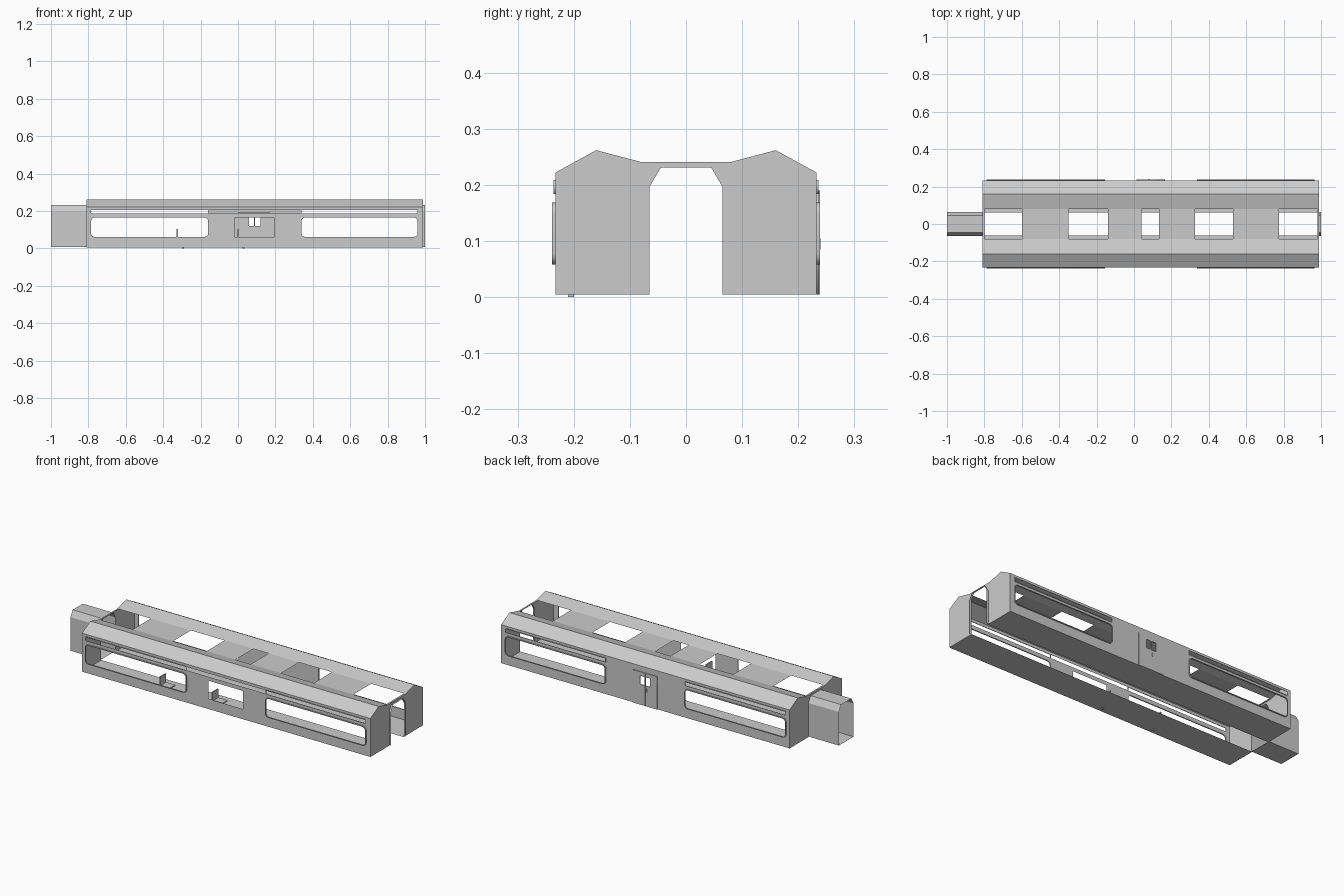
import bpy, math

if "Cube" in bpy.data.objects:
    bpy.data.objects.remove(bpy.data.objects["Cube"])

W, EAVE, LOW = 0.233, 0.222, 0.005
X0, X1 = -0.81, 0.99


def mesh_object(name, verts, faces):
    me = bpy.data.meshes.new(name)
    me.from_pydata(verts, [], faces)
    ob = bpy.data.objects.new(name, me)
    bpy.context.collection.objects.link(ob)
    return ob


def panel(name, outlines, place, depth=0.0):
    """Flat filled sheet with holes; place maps (u, v, w) to (x, y, z)."""
    cu = bpy.data.curves.new(name, 'CURVE')
    cu.dimensions, cu.fill_mode, cu.extrude = '2D', 'BOTH', depth
    for pts in outlines:
        sp = cu.splines.new('POLY')
        sp.points.add(len(pts) - 1)
        for p, (u, v) in zip(sp.points, pts):
            p.co = (u, v, 0, 1)
        sp.use_cyclic_u = True
    tmp = bpy.data.objects.new(name + "_tmp", cu)
    bpy.context.collection.objects.link(tmp)
    bpy.context.view_layer.update()
    me = bpy.data.meshes.new_from_object(tmp.evaluated_get(bpy.context.evaluated_depsgraph_get()))
    bpy.data.objects.remove(tmp)
    for v in me.vertices:
        v.co = place(*v.co)
    ob = bpy.data.objects.new(name, me)
    bpy.context.collection.objects.link(ob)
    return ob


def rounded(u0, u1, v0, v1, r, n=4):
    pts = []
    for cx, cy, a in ((u1-r, v1-r, 0), (u0+r, v1-r, 90), (u0+r, v0+r, 180), (u1-r, v0+r, 270)):
        for i in range(n + 1):
            t = math.radians(a + 90 * i / n)
            pts.append((cx + r * math.cos(t), cy + r * math.sin(t)))
    return pts


def rect(u0, u1, v0, v1):
    return [(u0, v0), (u1, v0), (u1, v1), (u0, v1)]


def sweep(name, profile, xa, xb, closed=False):
    """Sheet following a (y, z) profile along x."""
    n = len(profile)
    verts = [(x, y, z) for x in (xa, xb) for y, z in profile]
    faces = [(i, (i+1) % n, n + (i+1) % n, n + i) for i in range(n if closed else n - 1)]
    return mesh_object(name, verts, faces)


def box(name, x0, x1, y0, y1, z0, z1):
    v = [(x, y, z) for x in (x0, x1) for y in (y0, y1) for z in (z0, z1)]
    return mesh_object(name, v, [(0, 1, 3, 2), (4, 6, 7, 5), (0, 4, 5, 1),
                                 (2, 3, 7, 6), (0, 2, 6, 4), (1, 5, 7, 3)])


# Side walls with windows and slots above them
big = [(-0.785, -0.16), (0.34, 0.96)]
windows = [rounded(a, b, 0.062, 0.165, 0.018) for a, b in big]
split_slots = [rect(a, b, 0.187, 0.206) for a, b in big]
pane_x = [(0.058, 0.086), (0.092, 0.12)]
panes = [rect(a, b, 0.12, 0.168) for a, b in pane_x]
wall = rect(X0, X1, LOW, EAVE)
panel("front_wall", [wall] + windows + [rect(-0.785, 0.96, 0.187, 0.206),
      rounded(-0.02, 0.195, 0.062, 0.165, 0.004)], lambda u, v, w: (u, -W, v))
panel("back_wall", [wall] + windows + split_slots + panes, lambda u, v, w: (u, W, v))

# Raised trims round windows and slots
for side, s in (("front", -1), ("back", 1)):
    for i, (a, b) in enumerate(big):
        panel(f"{side}_window_trim_{i}",
              [rounded(a-0.004, b+0.004, 0.058, 0.169, 0.02), windows[i]],
              lambda u, v, w: (u, s * (W + 0.003) + w, v), 0.003)
        panel(f"{side}_slot_trim_{i}",
              [rect(a-0.003, b+0.003, 0.184, 0.209), split_slots[i]],
              lambda u, v, w: (u, s * (W + 0.0015) + w, v), 0.0015)

# Back door with two panes, handle and overhead runner
panel("back_door", [rect(0.014, 0.166, LOW, 0.19)] + panes,
      lambda u, v, w: (u, W + 0.002 + w, v), 0.002)
box("door_seam", 0.088, 0.09, W + 0.003, W + 0.006, LOW, 0.19)
box("door_handle", 0.078, 0.084, W + 0.003, W + 0.007, 0.085, 0.105)
box("door_runner", 0.0, 0.17, W - 0.012, W - 0.002, 0.188, 0.192)

# Sloped roof and floor strips on both sides
for side, s in (("front", -1), ("back", 1)):
    sweep(f"{side}_roof", [(s*W, EAVE), (s*0.16, 0.262), (s*0.08, 0.241)], X0, X1)
    sweep(f"{side}_floor", [(s*W, LOW), (s*0.062, LOW)], X0, X1)

# Flat roof panels between the open hatches
hatches = [(-0.80, -0.60), (-0.35, -0.14), (0.04, 0.135), (0.325, 0.53), (0.775, 0.98)]
edges = [X0] + [e for h in hatches for e in h] + [X1]
for i in range(0, len(edges), 2):
    sweep(f"roof_panel_{i//2}", [(-0.08, 0.241), (0.08, 0.241)], edges[i], edges[i+1])

# End walls with tapered doorway
half = [(0.065, LOW), (0.065, 0.197), (0.045, 0.231)]
door = half + [(-y, z) for y, z in reversed(half)]
outer = [(W, LOW), (W, EAVE), (0.16, 0.262), (0.08, 0.241)]
end = [(-y, z) for y, z in reversed(outer)]
for name, x in (("left_end_wall", X0), ("right_end_wall", X1)):
    panel(name, [outer + end + door[::-1]], lambda u, v, w: (x, u, v))

# Gangway tube on the left, short door frame on the right
tube = [(y, max(z, 0.008)) for y, z in door]
sweep("gangway", tube, -1.0, X0, closed=True)
sweep("right_door_frame", tube, X1, 1.0)

# Small folding seats behind the front windows
for i, x in enumerate((-0.325, 0.0)):
    box(f"seat_back_{i}", x - 0.003, x + 0.003, -W + 0.002, -0.18, 0.05, 0.105)
    box(f"seat_base_{i}", x, x + 0.06, -W + 0.002, -0.18, 0.05, 0.056)
    box(f"seat_leg_{i}", x + 0.025, x + 0.035, -0.21, -0.2, 0.0, 0.05)
